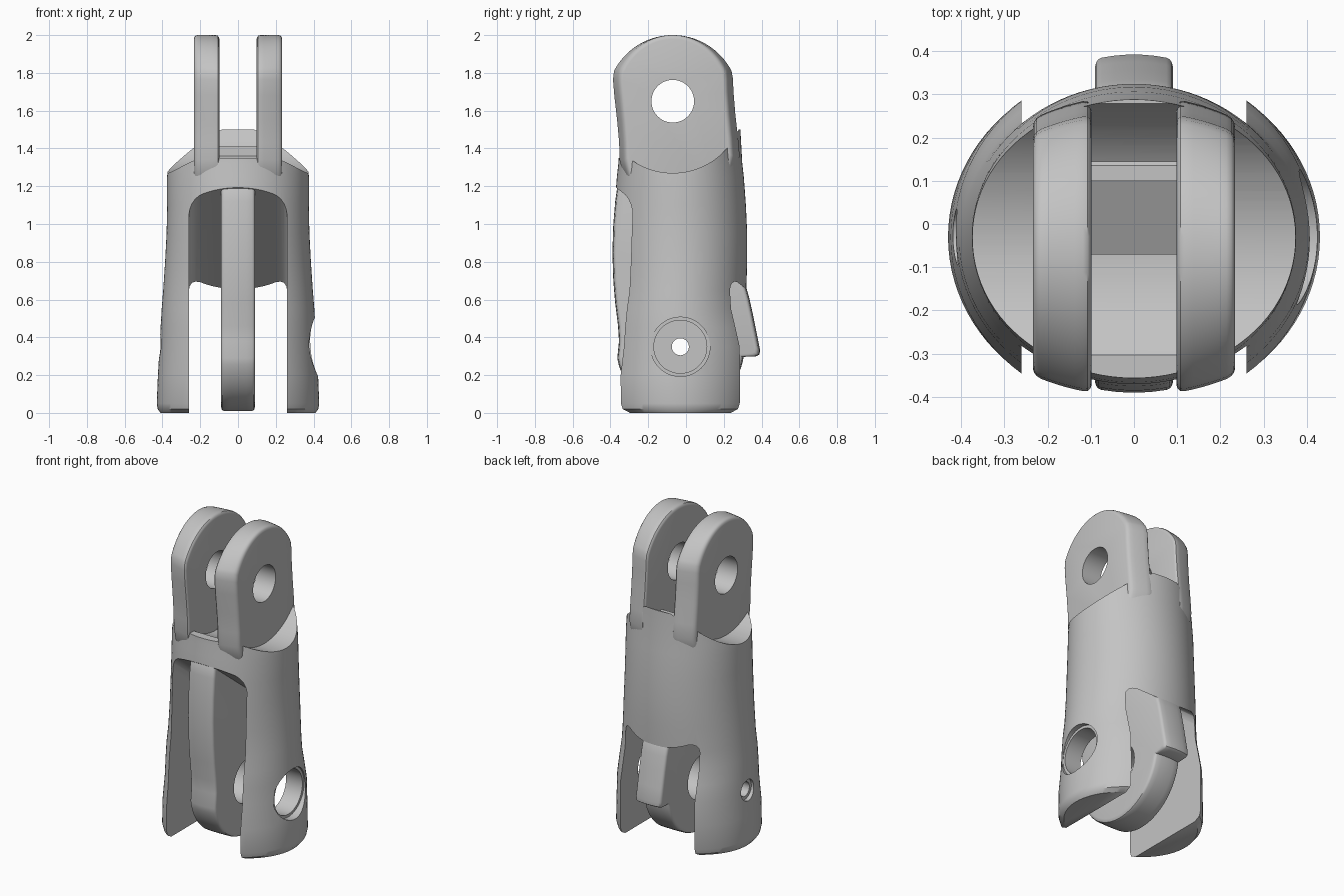
import bpy, bmesh, math

if "Cube" in bpy.data.objects:
    bpy.data.objects.remove(bpy.data.objects["Cube"])

grey = bpy.data.materials.new("plain_grey")
grey.diffuse_color = (0.55, 0.55, 0.55, 1)
grey.use_nodes = True
grey.node_tree.nodes["Principled BSDF"].inputs["Base Color"].default_value = grey.diffuse_color


def loft(name, rings):
    """Skin a list of equal closed rings and cap both ends."""
    bm = bmesh.new()
    loops = [[bm.verts.new(p) for p in ring] for ring in rings]
    n = len(loops[0])
    for a, b in zip(loops, loops[1:]):
        for i in range(n):
            j = (i + 1) % n
            bm.faces.new((a[i], a[j], b[j], b[i]))
    bm.faces.new(loops[0][::-1])
    bm.faces.new(loops[-1])
    bmesh.ops.recalc_face_normals(bm, faces=bm.faces)
    me = bpy.data.meshes.new(name)
    bm.to_mesh(me)
    bm.free()
    me.materials.append(grey)
    ob = bpy.data.objects.new(name, me)
    bpy.context.collection.objects.link(ob)
    return ob


def prism(name, pts, x0, x1):
    return loft(name, [[(x, y, z) for y, z in pts] for x in (x0, x1)])


def plate(name, pts, x0, x1, centre, half_width, edge=0.02):
    """Side profile swept along x, with rounded rims and ends bowed to an ellipse."""
    cy, cz = centre
    steps = [(0, edge), (0.15, edge * 0.5), (0.45, edge * 0.15), (1, 0)]
    stations = [(x0 + t * edge, d) for t, d in steps]
    inner = x1 - x0 - 2 * edge
    stations += [(x0 + edge + inner * k / 5, 0) for k in range(1, 5)]
    stations += [(x1 - t * edge, d) for t, d in reversed(steps)]
    ref = min(abs(x0), abs(x1)) if x0 * x1 > 0 else 0
    bow = lambda x: math.sqrt(1 - (x / half_width) ** 2)
    rings = []
    for x, d in stations:
        k = 1 - d / 0.36
        s = k * bow(x) / bow(ref)
        rings.append([(x, cy + (y - cy) * s, cz + (z - cz) * k) for y, z in pts])
    return loft(name, rings)


def arc(cy, cz, r, a0, a1, n):
    return [(cy + r * math.cos(math.radians(a0 + (a1 - a0) * i / n)),
             cz + r * math.sin(math.radians(a0 + (a1 - a0) * i / n)))
            for i in range(n + 1)]


def cut(ob, cutter):
    cutter.hide_render = True
    mod = ob.modifiers.new("cut", 'BOOLEAN')
    mod.operation, mod.solver, mod.object = 'DIFFERENCE', 'EXACT', cutter
    bpy.context.view_layer.objects.active = ob
    bpy.ops.object.modifier_apply(modifier=mod.name)
    bpy.data.objects.remove(cutter)


def drill(ob, y, z, r, x0, x1):
    cut(ob, prism("drill", arc(y, z, r, 0, 360, 48)[:-1], x0, x1))


# Sleeve body: stacked ellipses (z, half x, half y, centre y)
sections = [(0, .41, .345, -.03), (.02, .425, .385, -.03), (.05, .43, .395, -.03),
            (.2, .424, .40, -.03), (.35, .415, .393, -.022), (.45, .41, .378, -.03),
            (.55, .404, .36, -.037), (.65, .396, .352, -.033), (.8, .386, .354, -.03),
            (.95, .378, .354, -.03), (1.1, .375, .347, -.03), (1.25, .375, .336, -.03),
            (1.32, .372, .328, -.03), (1.5, .362, .318, -.03)]
N = 96
body = loft("sleeve_body", [
    [(a * math.cos(2 * math.pi * i / N), c + b * math.sin(2 * math.pi * i / N), z)
     for i in range(N)] for z, a, b, c in sections])

# Cylindrical scoop that forms the shoulders
cut(body, prism("scoop", [(-.45, 2.2)] + arc(-.07, 1.65, .38, 180, 360, 48)
                + [(.31, 2.2)], -.6, .6))
# Lower front lip between the lugs
cut(body, prism("lip_cut", [(-.6, 1.35), (-.2, 1.35), (-.2, 1.6), (-.6, 1.6)], -.11, .11))

# Fork slot with a slanted roof and filleted outer corners
slot = []
for x, drop in ((-.26, .075), (-.256, .05), (-.244, .025), (-.225, .008), (-.2, 0)):
    slot.append((x, drop))
slot += [(-x, d) for x, d in reversed(slot)]
cut(body, loft("slot", [[(x, -.7, -.1), (x, .7, -.1), (x, .7, .358 - d), (x, -.7, 1.45 - d)]
                        for x, d in slot]))

# Pin bores through the two legs
PY, PZ = -.03, .35
drill(body, PY, PZ, .14, .2, .6)
drill(body, PY, PZ, .157, .375, .6)
drill(body, PY, PZ, .045, -.6, -.2)
drill(body, PY, PZ, .065, -.6, -.392)

# Central tongue with rounded foot and rear stop tab
tongue_pts = ([(-.33, 1.25), (-.362, 1.21), (-.375, 1.12), (-.385, 1.0), (-.39, .85),
               (-.385, .7), (-.375, .58), (-.36, .46), (-.355, .38), (-.364, .29)]
              + arc(PY, PZ, .34, 196, 351, 32)
              + [(.375, .30), (.39, .31), (.392, .335), (.375, .42), (.355, .52),
                 (.335, .61), (.322, .655), (.305, .69), (.24, .76)])
tongue = plate("central_tongue", tongue_pts, -.09, .09, (-.03, .6), .4, .015)
drill(tongue, PY, PZ, .14, -.3, .3)

# Pair of upper lugs
lug_pts = ([(.2, 1.17), (.265, 1.27), (.288, 1.36), (.28, 1.45), (.265, 1.58),
            (.255, 1.7), (.252, 1.77)]
           + arc(-.07, 1.644, .356, 28, 152, 36)
           + [(-.39, 1.765), (-.383, 1.68), (-.368, 1.55), (-.357, 1.43), (-.355, 1.34),
              (-.335, 1.26), (-.27, 1.17)])
lugs = []
for side, x0, x1 in (("right", .098, .234), ("left", -.234, -.098)):
    lug = plate(side + "_lug", lug_pts, x0, x1, (-.07, 1.62), .45)
    drill(lug, -.07, 1.65, .113, -.5, .5)
    lugs.append(lug)

# Stepped stop between the lugs
stop = prism("stop_step", [(-.07, 1.2), (-.07, 1.275), (.1, 1.36), (.1, 1.41),
                           (.135, 1.41), (.145, 1.40), (.145, 1.2)], -.105, .105)

# Smooth shading with crisp edges
for ob in [body, tongue, stop] + lugs:
    bpy.ops.object.select_all(action='DESELECT')
    ob.select_set(True)
    bpy.context.view_layer.objects.active = ob
    bpy.ops.object.shade_smooth_by_angle(angle=math.radians(35))
